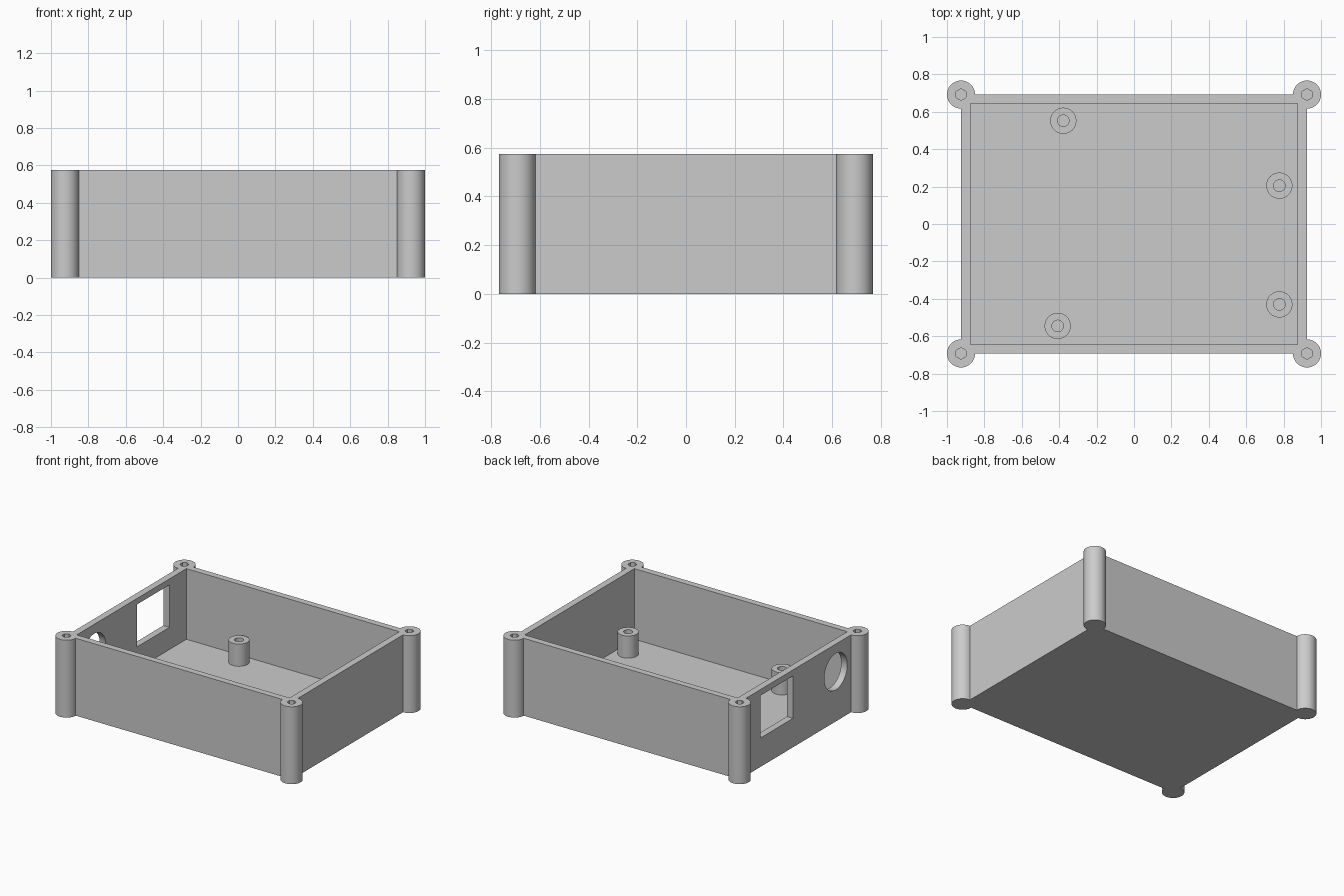
import bpy
import math

cube = bpy.data.objects.get("Cube")
if cube:
    bpy.data.objects.remove(cube, do_unlink=True)

HEIGHT, FLOOR = 0.575, 0.05
OUTER = (0.925, 0.692)      # half size of the outer walls, also the post centres
INNER = (0.875, 0.644)      # half size of the cavity
POST_R, STANDOFF_R, BORE_R = 0.075, 0.07, 0.031
STANDOFF_TOP = 0.215

gray = bpy.data.materials.new("light gray plastic")
gray.use_nodes = True
gray.diffuse_color = (0.6, 0.6, 0.6, 1)
gray.node_tree.nodes["Principled BSDF"].inputs["Base Color"].default_value = (0.6, 0.6, 0.6, 1)


def box(name, low, high):
    centre = [(a + b) / 2 for a, b in zip(low, high)]
    bpy.ops.mesh.primitive_cube_add(size=1, location=centre)
    ob = bpy.context.object
    ob.name = name
    ob.scale = [b - a for a, b in zip(low, high)]
    bpy.ops.object.transform_apply(location=True, rotation=True, scale=True)
    ob.data.materials.append(gray)
    return ob


def cylinder(name, x, y, bottom, top, radius, sides=48):
    bpy.ops.mesh.primitive_cylinder_add(vertices=sides, radius=radius, depth=top - bottom,
                                        location=(x, y, (bottom + top) / 2))
    ob = bpy.context.object
    ob.name = name
    bpy.ops.object.transform_apply(location=True, rotation=True, scale=True)
    ob.data.materials.append(gray)
    return ob


def combine(target, tool, operation):
    """Apply a boolean and discard the tool."""
    tool.hide_render = True
    bpy.context.view_layer.objects.active = target
    mod = target.modifiers.new(operation.title(), "BOOLEAN")
    mod.operation, mod.solver, mod.object = operation, "EXACT", tool
    bpy.ops.object.modifier_apply(modifier=mod.name)
    bpy.data.objects.remove(tool, do_unlink=True)


def finish(ob):
    bpy.ops.object.select_all(action="DESELECT")
    ob.select_set(True)
    bpy.context.view_layer.objects.active = ob
    bpy.ops.object.shade_smooth_by_angle(angle=math.radians(30))


# Case body with a round screw post on each corner
case = box("case_body", (-OUTER[0], -OUTER[1], 0), (OUTER[0], OUTER[1], HEIGHT))
corners = [(sx * OUTER[0], sy * OUTER[1]) for sx in (-1, 1) for sy in (-1, 1)]
for x, y in corners:
    combine(case, cylinder("post", x, y, 0, HEIGHT, POST_R), "UNION")

# Cavity and blind six-sided screw holes
combine(case, box("cavity", (-INNER[0], -INNER[1], FLOOR), (INNER[0], INNER[1], 1)), "DIFFERENCE")
for x, y in corners:
    combine(case, cylinder("screw_hole", x, y, FLOOR, 1, BORE_R, 6), "DIFFERENCE")

# Rectangular and round connector openings in one end wall
combine(case, box("socket_opening", (-1, 0.065, 0.215), (-0.8, 0.445, 0.53)), "DIFFERENCE")
bpy.ops.mesh.primitive_cylinder_add(vertices=48, radius=0.135, depth=0.2,
                                    location=(-0.9, -0.437, 0.37),
                                    rotation=(0, math.pi / 2, 0))
round_cut = bpy.context.object
round_cut.data.materials.append(gray)
combine(case, round_cut, "DIFFERENCE")
finish(case)

# Hollow circuit board standoffs on the floor
spots = {"back": (-0.378, 0.552), "left_back": (0.777, 0.205),
         "left_front": (0.777, -0.43), "front": (-0.408, -0.545)}
for place, (x, y) in spots.items():
    standoff = cylinder(place + "_standoff", x, y, FLOOR - 0.01, STANDOFF_TOP, STANDOFF_R)
    combine(standoff, cylinder("bore", x, y, 0, 1, BORE_R, 24), "DIFFERENCE")
    finish(standoff)
